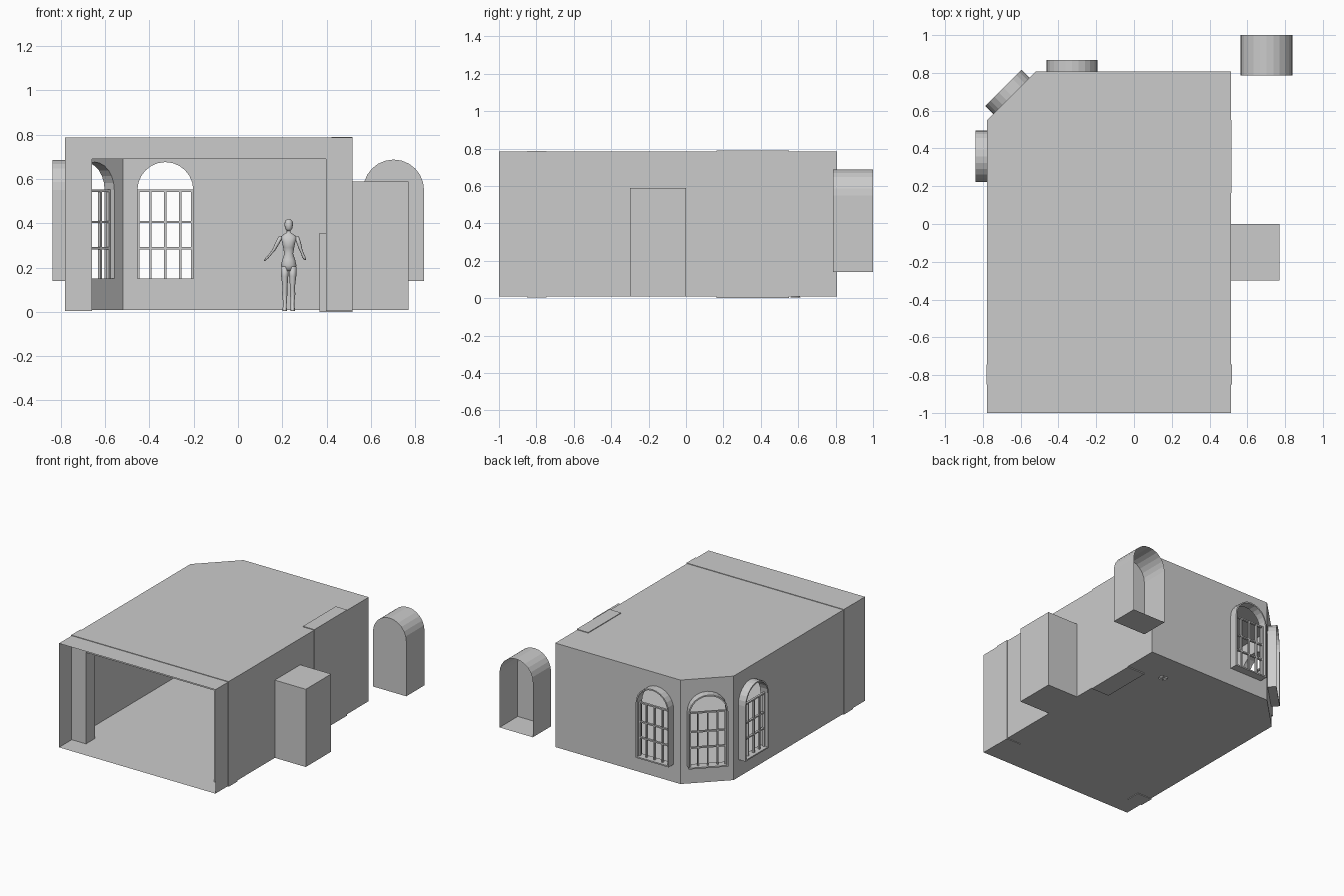
import bpy, bmesh, math
from mathutils import Vector

if "Cube" in bpy.data.objects:
    bpy.data.objects.remove(bpy.data.objects["Cube"])

grey = bpy.data.materials.new("plaster grey")
grey.diffuse_color = (0.6, 0.6, 0.6, 1)
grey.use_nodes = True
grey.node_tree.nodes["Principled BSDF"].inputs["Base Color"].default_value = grey.diffuse_color

# room limits
XL, XR, YF, YB, Z0, Z1 = -0.778, 0.514, -1.0, 0.808, 0.008, 0.784
CX, CY = -0.52, 0.55            # ends of the cut-off corner


def finish(name, bm, smooth=False, normals=True):
    if normals:
        bmesh.ops.recalc_face_normals(bm, faces=bm.faces)
    me = bpy.data.meshes.new(name)
    bm.to_mesh(me)
    bm.free()
    me.materials.append(grey)
    if smooth:
        me.shade_smooth()
    ob = bpy.data.objects.new(name, me)
    bpy.context.collection.objects.link(ob)
    return ob


def face(bm, pts):
    return bm.faces.new([bm.verts.new(p) for p in pts])


def add_box(bm, lo, hi):
    vs = bmesh.ops.create_cube(bm, size=1)["verts"]
    for v in vs:
        v.co = [(a + b) / 2 + c * (b - a) for a, b, c in zip(lo, hi, v.co)]


def arch(w, zb, zs, n=12):
    """Outline of a round-topped opening, half width w, in (u, z)."""
    return [(-w, zb), (w, zb)] + [
        (w * math.cos(math.pi * i / n), zs + w * math.sin(math.pi * i / n))
        for i in range(n + 1)]


# window: local u across, v outward, z up
W, ZB, ZS, DEPTH = 0.136, 0.14, 0.55, 0.06


def make_window(name, origin, across, outward):
    o, a, n = (Vector((*c, 0)) for c in (origin, across, outward))
    bm = bmesh.new()
    outer, inner = arch(W, ZB, ZS), arch(W - 0.01, ZB + 0.01, ZS)
    rings = [[bm.verts.new((u, v, z)) for u, z in prof]
             for prof, v in ((outer, -0.002), (outer, DEPTH), (inner, DEPTH), (inner, -0.002))]
    m = len(outer)
    for k in range(4):
        r, s = rings[k], rings[(k + 1) % 4]
        for i in range(m):
            j = (i + 1) % m
            bm.faces.new((r[i], r[j], s[j], s[i]))
    t, v0, v1 = 0.005, 0.022, 0.038
    for u in (-0.067, 0, 0.067):                       # upright bars
        add_box(bm, (u - t, v0, ZB + 0.005), (u + t, v1, ZS))
    for z in (0.287, 0.405, 0.547):                    # cross bars
        add_box(bm, (-W + 0.005, v0, z - t), (W - 0.005, v1, z + t))
    for s in (-1, 1):                                  # sash sides
        add_box(bm, (s * 0.121 - t, v0, ZB + 0.005), (s * 0.121 + t, v1, ZS))
    for v in bm.verts:
        u, d, z = v.co
        v.co = o + a * u + n * d + Vector((0, 0, z))
    finish(name, bm)


def window_wall(name, p, q, origin, across):
    """Flat wall from p to q with an arched hole at origin."""
    bm = bmesh.new()
    o, a = Vector((*origin, 0)), Vector((*across, 0))
    loops = [[(*p, Z0), (*q, Z0), (*q, Z1), (*p, Z1)],
             [o + a * u + Vector((0, 0, z)) for u, z in arch(W - 0.004, ZB + 0.004, ZS)]]
    edges = []
    for pts in loops:
        vs = [bm.verts.new(c) for c in pts]
        edges += [bm.edges.new((vs[i], vs[(i + 1) % len(vs)])) for i in range(len(vs))]
    bmesh.ops.triangle_fill(bm, use_beauty=True, use_dissolve=False, edges=edges)
    out = Vector((a.y, -a.x, 0))
    if out.dot(o - Vector((-0.1, 0, 0))) < 0:
        out = -out
    for f in bm.faces:
        f.normal_update()
        if f.normal.dot(out) < 0:
            f.normal_flip()
    finish(name, bm, normals=False)


# three window walls with their windows
d = math.sqrt(0.5)
corner_mid = ((XL + CX) / 2, (CY + YB) / 2)
for label, p, q, o, a, n in (
        ("back", (XR, YB), (CX, YB), (-0.328, YB), (1, 0), (0, 1)),
        ("corner", (CX, YB), (XL, CY), corner_mid, (d, d), (-d, d)),
        ("left", (XL, CY), (XL, YF), (XL, 0.358), (0, 1), (-1, 0))):
    window_wall(label + "_wall", p, q, o, a)
    make_window(label + "_window", o, a, n)

# floor and ceiling
plan = [(XL, YF), (XR, YF), (XR, YB), (CX, YB), (XL, CY)]
bm = bmesh.new()
face(bm, [(x, y, Z0) for x, y in reversed(plan)])
finish("floor", bm, normals=False)
bm = bmesh.new()
face(bm, [(x, y, Z1) for x, y in plan])
finish("ceiling", bm, normals=False)

# right wall with a doorway leading into a side alcove
AY0, AY1, AZ, AX = -0.3, 0.0, 0.588, 0.77
bm = bmesh.new()
face(bm, [(XR, y, z) for y, z in (
    (YF, Z0), (AY0, Z0), (AY0, AZ), (AY1, AZ), (AY1, Z0), (YB, Z0), (YB, Z1), (YF, Z1))])
finish("right_wall", bm, normals=False)
bm = bmesh.new()
add_box(bm, (XR, AY0, Z0), (AX, AY1, AZ))
bmesh.ops.recalc_face_normals(bm, faces=bm.faces)
bmesh.ops.delete(bm, geom=[f for f in bm.faces if f.normal.x < -0.9], context='FACES')
finish("side_alcove", bm, normals=False)


def prism(name, pts, axis, lo, hi):
    """Extrude a closed outline along x or y."""
    bm = bmesh.new()
    put = (lambda u, z, t: (u, t, z)) if axis == 'y' else (lambda u, z, t: (t, u, z))
    f = face(bm, [put(u, z, lo) for u, z in pts])
    r = bmesh.ops.extrude_face_region(bm, geom=[f])
    shift = Vector(put(0, 0, hi - lo))
    for v in r["geom"]:
        if isinstance(v, bmesh.types.BMVert):
            v.co += shift
    return finish(name, bm)


# portal frame: two pillars and a beam
e = 0.004
prism("portal_frame", [
    (XL - e, 0.003), (-0.66, 0.003), (-0.66, 0.69), (0.398, 0.69), (0.398, 0.003),
    (XR + e, 0.003), (XR + e, Z1 + e), (XL - e, Z1 + e)], 'y', -0.85, -0.745)

# chimney breast with a deeper lower block
prism("chimney_breast", [
    (XR + 0.003, 0), (0.367, 0), (0.367, 0.355), (0.422, 0.355),
    (0.422, Z1 + 0.005), (XR + 0.003, Z1 + 0.005)], 'y', 0.163, 0.55)

# spare arched niche standing outside, open at the back
bm = bmesh.new()
prof = [(0.7025 + u, z) for u, z in arch(0.1375, ZB, ZS)]
front = [bm.verts.new((x, 0.785, z)) for x, z in prof]
back = [bm.verts.new((x, 1.0, z)) for x, z in prof]
bm.faces.new(front)
for i in range(len(prof)):
    j = (i + 1) % len(prof)
    bm.faces.new((front[j], front[i], back[i], back[j]))
finish("arched_niche", bm, normals=False)


# standing figure, built from stacked oval rings (x, y, z, rx, ry)
def tube(bm, rings, n=12):
    loops = [[bm.verts.new((x + rx * math.cos(2 * math.pi * i / n),
                            0.6 + y + ry * math.sin(2 * math.pi * i / n), z))
              for i in range(n)] for x, y, z, rx, ry in rings]
    for r, s in zip(loops, loops[1:]):
        for i in range(n):
            j = (i + 1) % n
            bm.faces.new((r[i], r[j], s[j], s[i]))
    bm.faces.new(loops[0])
    bm.faces.new(loops[-1])


bm = bmesh.new()
X = 0.229
tube(bm, [(X, 0, 0.185, .026, .018), (X, 0, 0.21, .035, .026), (X, 0, 0.235, .029, .022),
          (X, 0, 0.262, .020, .016), (X, 0, 0.29, .025, .019), (X, -.005, 0.315, .030, .025),
          (X, 0, 0.338, .038, .016), (X, 0, 0.35, .022, .012), (X, 0, 0.358, .009, .009),
          (X, 0, 0.372, .009, .010)])                                   # torso
tube(bm, [(X, -.006, 0.365, .008, .008), (X, -.004, 0.376, .016, .018),
          (X, 0, 0.395, .020, .024), (X, 0, 0.411, .016, .019), (X, 0, 0.42, .006, .007)])
for s in (-1, 1):
    tube(bm, [(X + s * .018, -.015, 0.004, .011, .026), (X + s * .018, -.008, 0.018, .009, .018),
              (X + s * .017, 0, 0.035, .008, .009), (X + s * .018, .003, 0.08, .012, .014),
              (X + s * .017, 0, 0.11, .011, .012), (X + s * .018, 0, 0.16, .016, .018),
              (X + s * .017, 0, 0.205, .018, .022)])                    # legs
for arm in (((.193, .34), (.178, .31), (.162, .28), (.142, .255), (.132, .245), (.12, .23)),
            ((.265, .34), (.275, .31), (.282, .285), (.292, .26), (.297, .248), (.303, .233))):
    tube(bm, [(x, 0, z, r, r) for (x, z), r in zip(arm, (.010, .010, .008, .006, .008, .004))], 8)
finish("standing_figure", bm, smooth=True)
